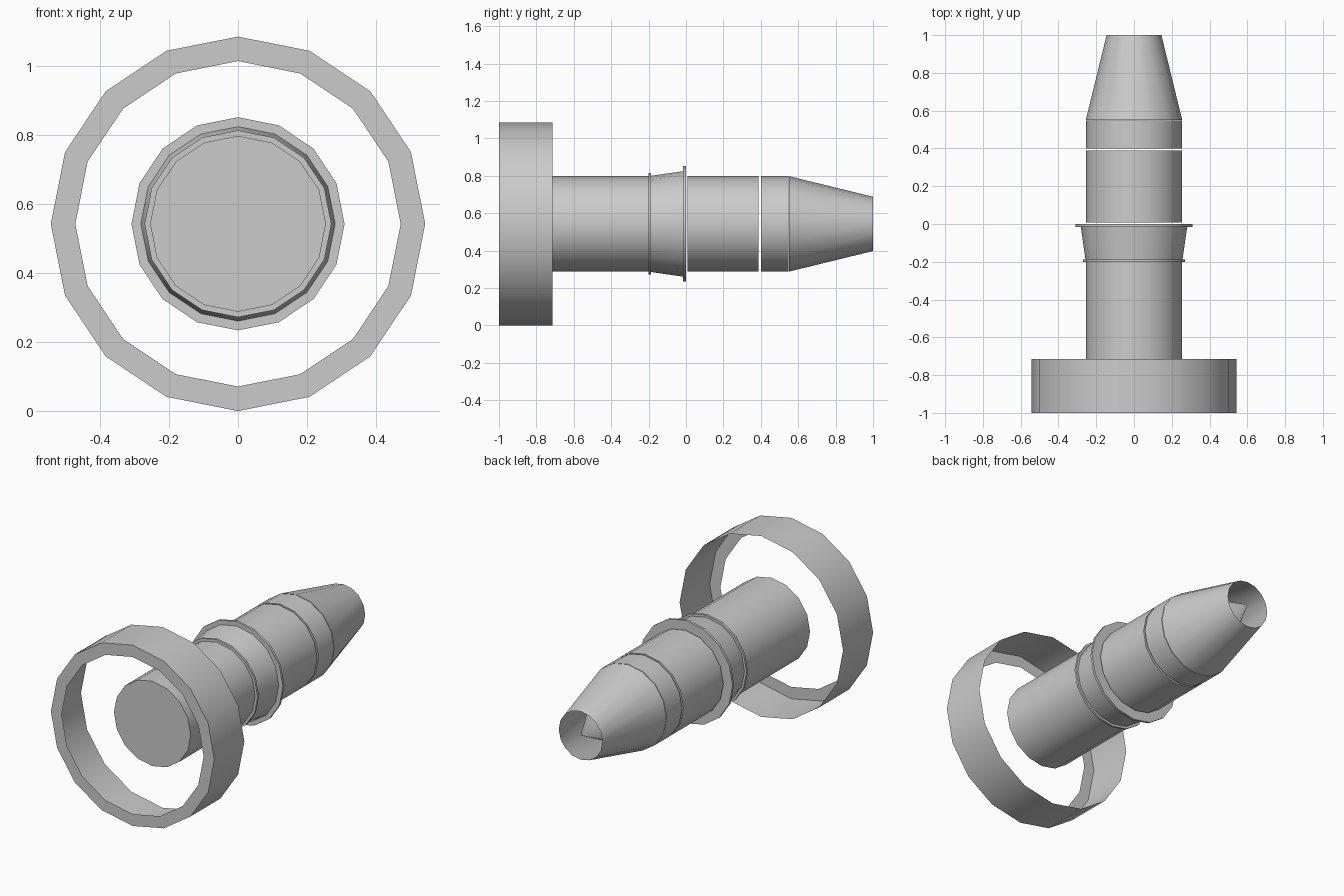
import bpy, bmesh, math

if "Cube" in bpy.data.objects:
    bpy.data.objects.remove(bpy.data.objects["Cube"])

SIDES = 16
CENTRE_Z = 0.543


def lathe(name, profile):
    """Revolve (radius, y) points about the long axis; radius 0 closes an end."""
    bm = bmesh.new()
    rings = []
    for r, y in profile:
        if r == 0:
            rings.append([bm.verts.new((0, y, CENTRE_Z))] * SIDES)
        else:
            rings.append([bm.verts.new((r * math.cos(a), y, CENTRE_Z + r * math.sin(a)))
                          for a in (2 * math.pi * i / SIDES for i in range(SIDES))])
    for a, b in zip(rings, rings[1:]):
        for i in range(SIDES):
            j = (i + 1) % SIDES
            corners = list(dict.fromkeys((a[i], a[j], b[j], b[i])))
            bm.faces.new(corners)
    bmesh.ops.recalc_face_normals(bm, faces=bm.faces)
    mesh = bpy.data.meshes.new(name)
    bm.to_mesh(mesh)
    bm.free()
    obj = bpy.data.objects.new(name, mesh)
    bpy.context.collection.objects.link(obj)
    bpy.ops.object.select_all(action='DESELECT')
    obj.select_set(True)
    bpy.context.view_layer.objects.active = obj
    bpy.ops.object.shade_smooth_by_angle(angle=math.radians(30))
    return obj


def drum(name, r0, y0, r1, y1):
    """Closed cylinder or cone section."""
    return lathe(name, [(0, y0), (r0, y0), (r1, y1), (0, y1)])


# Front hoop: outer wall and a front lip, open at the back
lathe("front_hoop", [(0.472, -1.0), (0.543, -1.0), (0.543, -0.715)])

# Body sections along the axis, separated by thin gaps
drum("front_barrel", 0.255, -0.813, 0.255, -0.2)
drum("small_collar", 0.271, -0.201, 0.271, -0.188)
drum("flared_sleeve", 0.257, -0.188, 0.282, -0.014)
drum("large_flange", 0.309, -0.015, 0.309, -0.001)
drum("middle_barrel", 0.255, 0.009, 0.255, 0.388)
drum("rear_barrel", 0.255, 0.40, 0.255, 0.547)

# Open tapered nozzle with a spike inside
lathe("nozzle", [(0, 0.551), (0.255, 0.551), (0.145, 1.0)])
lathe("nozzle_spike", [(0.235, 0.553), (0, 0.998)])
